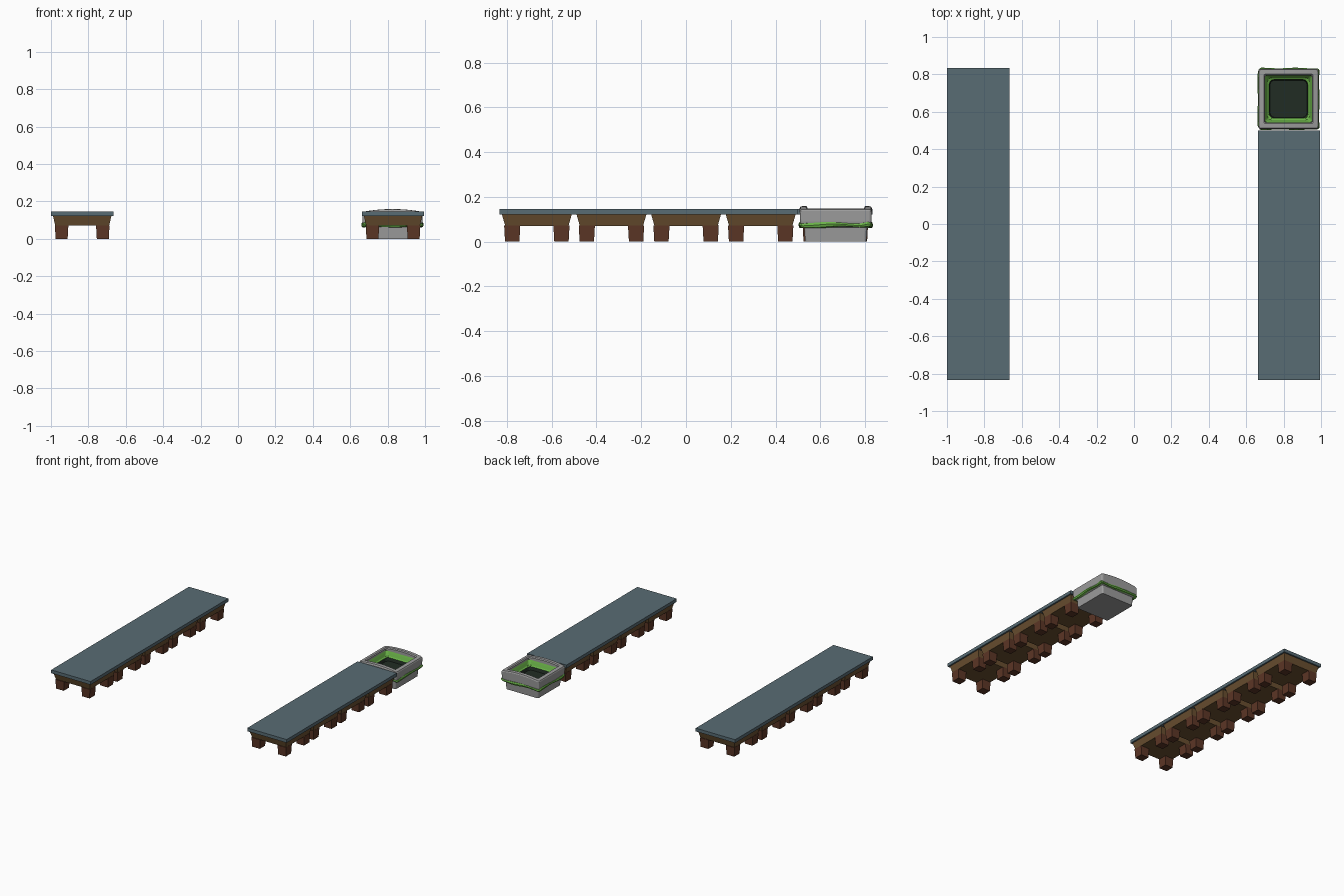
import bpy, bmesh, math

if "Cube" in bpy.data.objects:
    bpy.data.objects.remove(bpy.data.objects["Cube"])

def material(name, rgb):
    m = bpy.data.materials.new(name)
    lin = [((c / 255 + 0.055) / 1.055) ** 2.4 for c in rgb]
    m.diffuse_color = (*lin, 1)
    m.use_nodes = True
    m.node_tree.nodes["Principled BSDF"].inputs["Base Color"].default_value = m.diffuse_color
    return m

SLATE = material("slate_blue", (88, 108, 116))
WOOD = material("light_brown_wood", (106, 80, 48))
LEG = material("red_brown_wood", (92, 54, 38))
STONE = material("grey_stone", (156, 156, 156))
SLIME = material("green_slime", (106, 178, 72))
DARK = material("dark_liquid", (33, 44, 36))

def finish(bm, name, mat):
    bmesh.ops.recalc_face_normals(bm, faces=bm.faces)
    me = bpy.data.meshes.new(name)
    bm.to_mesh(me)
    bm.free()
    me.materials.append(mat)
    ob = bpy.data.objects.new(name, me)
    bpy.context.collection.objects.link(ob)
    return ob

def add_block(bm, x, y, z0, z1, bottom, top):
    """Box with separate (half x, half y) at the bottom and the top."""
    res = bmesh.ops.create_cube(bm, size=2)
    for v in res["verts"]:
        hx, hy = top if v.co.z > 0 else bottom
        v.co = (x + v.co.x * hx, y + v.co.y * hy, z1 if v.co.z > 0 else z0)

def square_path(half, radius, side=8, corner=3):
    """Points of a rounded square, counter-clockwise."""
    pts = []
    c = half - radius
    for k in range(4):
        a0 = k * math.pi / 2
        for i in range(corner + 1):
            a = a0 + i / corner * math.pi / 2
            sx = 1 if k in (0, 3) else -1
            sy = 1 if k in (0, 1) else -1
            pts.append((sx * c + radius * math.cos(a), sy * c + radius * math.sin(a)))
        # straight run towards the next corner
        x, y = pts[-1]
        a = a0 + math.pi
        for i in range(1, side):
            d = 2 * c * i / side
            pts.append((x + d * math.cos(a), y + d * math.sin(a)))
    return pts

def loft(name, mat, rings, centre, cap_start=False, cap_end=False, closed=False, move=None):
    """Skin a list of (half width, z, corner radius) rings."""
    bm = bmesh.new()
    rows = []
    for j, (h, z, r) in enumerate(rings):
        row = []
        for i, (x, y) in enumerate(square_path(h, r)):
            p = move(i, j, x, y, z) if move else (x, y, z)
            row.append(bm.verts.new((p[0] + centre[0], p[1] + centre[1], p[2])))
        rows.append(row)
    pairs = list(zip(rows, rows[1:]))
    if closed:
        pairs.append((rows[-1], rows[0]))
    for a, b in pairs:
        n = len(a)
        for i in range(n):
            bm.faces.new((a[i], a[(i + 1) % n], b[(i + 1) % n], b[i]))
    if cap_start:
        bm.faces.new(rows[0])
    if cap_end:
        bm.faces.new(rows[-1])
    return finish(bm, name, mat)

# Counters: one long slab over a row of tapered wooden tables
UNIT = 1 / 3
for side, x, count in (("left", -0.833, 5), ("right", 0.829, 4)):
    y0 = -0.833
    length = count * UNIT
    bm = bmesh.new()
    h = (0.1667, length / 2)
    add_block(bm, x, y0 + length / 2, 0.121, 0.146, h, h)
    finish(bm, side + "_counter_slab", SLATE)
    aprons, legs = bmesh.new(), bmesh.new()
    for k in range(count):
        y = y0 + (k + 0.5) * UNIT
        add_block(aprons, x, y, 0.07, 0.122, (0.144, 0.141), (0.156, 0.156))
        for sx in (-1, 1):
            for sy in (-1, 1):
                add_block(legs, x + sx * 0.11, y + sy * 0.11, 0, 0.0715,
                          (0.032, 0.032), (0.036, 0.036))
    finish(aprons, side + "_table_aprons", WOOD)
    finish(legs, side + "_table_legs", LEG)

# Stone basin with front and back rims arched upwards
C = (0.826, 0.669)

def arch(i, j, x, y, z):
    lift = 0.014 * max(0, 1 - (x / 0.155) ** 2) if z > 0.13 else 0
    return x, y, z + lift

loft("stone_basin", STONE,
     [(0.137, 0, 0.012), (0.141, 0.064, 0.012), (0.157, 0.072, 0.012),
      (0.160, 0.09, 0.012), (0.161, 0.136, 0.012), (0.157, 0.144, 0.012),
      (0.132, 0.145, 0.008), (0.126, 0.138, 0.006), (0.125, 0.10, 0.006)],
     C, cap_start=True, move=arch)

# Wavy slime band around the outside
def wave(i, j, x, y, z):
    s = 1 + 0.012 * math.sin(i * 1.3)
    return x * s, y * s, z + 0.004 * math.sin(i * 0.8 + j * 0.6)

loft("slime_band", SLIME,
     [(0.150, 0.064, 0.02), (0.162, 0.066, 0.02), (0.165, 0.075, 0.02),
      (0.161, 0.084, 0.02), (0.150, 0.085, 0.02)], C, closed=True, move=wave)

# Slime lining sloping down inside the basin, with a dark pool in the middle
loft("slime_lining", SLIME,
     [(0.1255, 0.130, 0.01), (0.120, 0.118, 0.015), (0.112, 0.098, 0.02),
      (0.103, 0.092, 0.025)], C)
loft("dark_pool", DARK,
     [(0.106, 0.094, 0.025), (0.103, 0.086, 0.025), (0.099, 0.068, 0.025)], C, cap_end=True)
